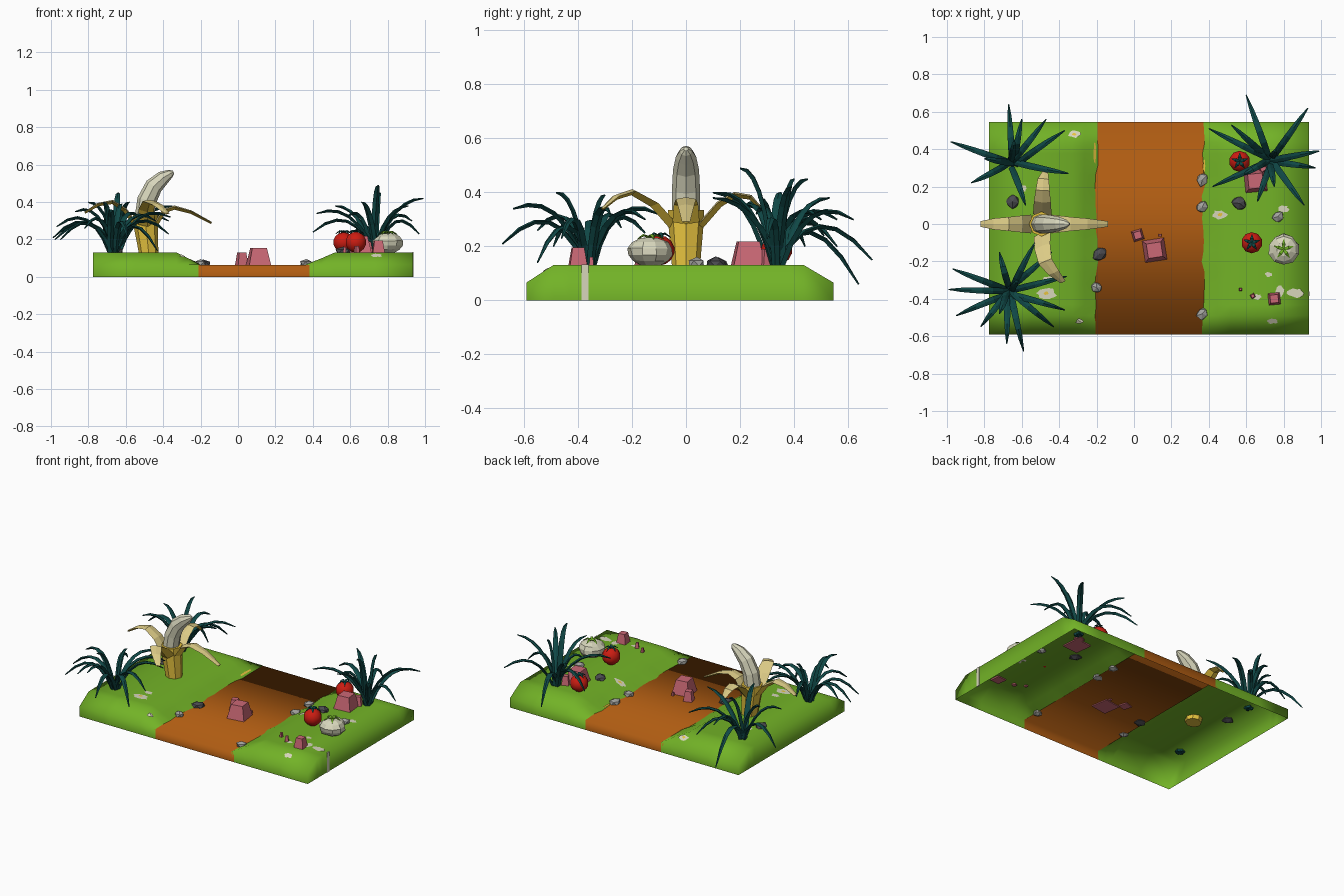
import bpy, bmesh, math, random
from mathutils import Vector, Matrix

if "Cube" in bpy.data.objects:
    bpy.data.objects.remove(bpy.data.objects["Cube"])
random.seed(4)

def mat(name, *c):
    m = bpy.data.materials.new(name)
    m.diffuse_color = (*c, 1)
    m.use_nodes = True
    m.node_tree.nodes["Principled BSDF"].inputs["Base Color"].default_value = m.diffuse_color
    return m

GREEN = mat("grass green", .17, .45, .02)
BROWN = mat("path brown", .43, .107, .006)
TEAL = mat("dark teal", .005, .065, .062)
YELLOW = mat("yellow", .8, .55, .05)
PALE = mat("pale cream", .68, .67, .5)
BEIGE = mat("peel beige", .72, .6, .24)
RED = mat("red", .6, .012, .006)
PINK = mat("pink", .6, .14, .18)
GREY = mat("light grey", .36, .36, .34)
DARK = mat("dark grey", .07, .07, .08)

def make(name, verts, faces, mats, idx=None, smooth=False):
    me = bpy.data.meshes.new(name)
    me.from_pydata([tuple(v) for v in verts], [], faces)
    for m in mats:
        me.materials.append(m)
    for i, p in enumerate(me.polygons):
        p.use_smooth = smooth
        if idx:
            p.material_index = idx[i]
    ob = bpy.data.objects.new(name, me)
    bpy.context.collection.objects.link(ob)
    return ob

def solid(name, build, mtx, m, smooth=False, jitter=0):
    bm = bmesh.new()
    build(bm)
    for v in bm.verts:
        v.co *= 1 + random.uniform(-jitter, jitter)
    bm.transform(mtx)
    me = bpy.data.meshes.new(name)
    bm.to_mesh(me)
    bm.free()
    me.materials.append(m)
    for p in me.polygons:
        p.use_smooth = smooth
    bpy.context.collection.objects.link(bpy.data.objects.new(name, me))

def place(x, y, z, sx, sy, sz, a=0.0):
    return Matrix.Translation((x, y, z)) @ Matrix.Rotation(a, 4, 'Z') @ Matrix.Diagonal((sx, sy, sz, 1))

# Ground: path strip with low banks either side, open underneath
X0, X1, Y0, Y1 = -.775, .935, -.59, .545
PL, PR = -.2, .37

def ground(x, y):
    fx = (PL - x) / .13 if x < .1 else (x - PR) / .15
    fy = min((y - Y0) / .1, (Y1 - y) / .11)
    return .065 + .065 * max(0, min(1, fx, fy))

a, b = PL - .012, PR + .012
make("path", [(a, Y0, 0), (b, Y0, 0), (a, Y0, .064), (b, Y0, .064),
              (a, Y1, .064), (b, Y1, .064), (a, Y1, 0), (b, Y1, 0)],
     [(0, 1, 3, 2), (2, 3, 5, 4), (4, 5, 7, 6)], [BROWN], smooth=True)

def bank(name, xs, ragged):
    ys = [Y0, Y0 + .1] + [Y0 + .1 + .925 * i / 16 for i in range(1, 16)] + [Y1 - .11, Y1]
    n = len(xs)
    V, F = [], []
    for y in ys:
        for i, x in enumerate(xs):
            V.append((x + (random.uniform(-.01, .01) if i == ragged else 0), y, ground(x, y) + .001))
    for r in range(len(ys) - 1):
        for i in range(n - 1):
            k = r * n + i
            F.append((k, k + 1, k + n + 1, k + n))
    # outer walls down to the floor
    last = (len(ys) - 1) * n
    outer = 0 if ragged else n - 1
    side = [r * n + outer for r in range(len(ys))]
    loop = list(range(n)) if outer == 0 else list(range(n))[::-1]
    rim = loop[::-1] + side[1:-1] + [last + i for i in loop]
    low = len(V)
    V += [(V[k][0], V[k][1], 0) for k in rim]
    for i in range(len(rim) - 1):
        q = (rim[i], rim[i + 1], low + i + 1, low + i)
        F.append(q if outer else q[::-1])
    ob = make(name, V, F, [GREEN], smooth=True)
    bm = bmesh.new()
    bm.from_mesh(ob.data)
    bmesh.ops.recalc_face_normals(bm, faces=bm.faces)
    if sum(f.normal.z for f in bm.faces) < 0:
        bmesh.ops.reverse_faces(bm, faces=bm.faces)
    bm.to_mesh(ob.data)
    bm.free()

bank("left_bank", [X0, -.55, -.33, -.265, PL], 4)
bank("right_bank", [PR, .445, .52, .73, X1], 0)

# Flat blossom patches
def patch(x, y, rx, ry, m=PALE, lift=.004):
    V = [(x, y, ground(x, y) + lift)]
    for i in range(14):
        t, k = i * math.tau / 14, random.uniform(.7, 1.1)
        px = min(X1, max(X0, x + rx * k * math.cos(t)))
        py = y + ry * k * math.sin(t)
        V.append((px, py, ground(px, py) + lift))
    make("blossom_patch", V, [(0, i + 1, (i + 1) % 14 + 1) for i in range(14)], [m])

for p in [(-.32, .48, .035, .022), (-.6, .19, .03, .02), (-.47, -.37, .06, .03), (-.46, -.3, .03, .02),
          (-.29, -.52, .025, .016), (.46, .05, .045, .025), (.78, -.36, .03, .03), (.86, -.37, .045, .025),
          (.74, -.52, .03, .014), (.66, -.39, .025, .015), (.8, .08, .03, .02), (.72, -.27, .02, .015)]:
    patch(*p)
for p in [(-.32, .48, .012, .008), (.46, .05, .014, .01), (-.47, -.37, .014, .01),
          (-.21, .38, .007, .06), (.375, .31, .007, .04)]:
    patch(*p, m=YELLOW, lift=.007)
solid("wall_stripe", lambda bm: bmesh.ops.create_cube(bm, size=1),
      place(X1, -.373, .066, .006, .026, .132), PALE)

# Diamond-section ribbon: used for leaves, peels and calyx points
def ribbon(name, pts, widths, thick, top, under):
    pts = [Vector(p) for p in pts]
    d = pts[-1] - pts[0]
    d.z = 0
    s = Vector((0, 0, 1)).cross(d.normalized())
    V, F, idx = [], [], []
    n = len(pts)
    for i, p in enumerate(pts):
        t = (pts[min(i + 1, n - 1)] - pts[max(i - 1, 0)]).normalized()
        u = t.cross(s).normalized()
        w, h = widths[i] / 2, thick * min(1, widths[i] / widths[0] + .15)
        V += [p + s * w, p + u * h * .4, p - s * w, p - u * h]
    for i in range(n - 1):
        for j in range(4):
            k, l = i * 4 + j, i * 4 + (j + 1) % 4
            F.append((l, k, k + 4, l + 4)[::-1])
            idx.append(0 if j < 2 else 1)
    F += [(0, 1, 2, 3), (4 * n - 1, 4 * n - 2, 4 * n - 3, 4 * n - 4)]
    idx += [1, 1]
    make(name, V, F, [top, under], idx)

def curve(p0, p1, p2, n):
    p0, p1, p2 = map(Vector, (p0, p1, p2))
    return [p0 * (1 - t) ** 2 + p1 * 2 * t * (1 - t) + p2 * t * t for t in [i / n for i in range(n + 1)]]

# Spiky plants: base point and leaf tips
plants = [
    ((-.65, .32), [(-.98, .44, .2), (-.87, .22, .35), (-.67, .64, .06), (-.6, .56, .3), (-.47, .56, .2),
                   (-.37, .5, .3), (-.35, .27, .38), (-.58, .1, .4), (-.8, .35, .4), (-.64, .45, .45)]),
    ((-.67, -.36), [(-.99, -.35, .21), (-.97, -.24, .27), (-.95, -.49, .2), (-.82, -.55, .26), (-.68, -.64, .34),
                    (-.59, -.68, .21), (-.43, -.55, .14), (-.37, -.46, .23), (-.36, -.28, .32),
                    (-.44, -.15, .3), (-.53, -.1, .32), (-.72, -.15, .25), (-.72, -.48, .4), (-.62, -.3, .39)]),
    ((.73, .34), [(.4, .51, .24), (.52, .53, .38), (.6, .69, .15), (.93, .62, .3), (.99, .39, .42),
                  (.97, .3, .23), (.91, .1, .38), (.75, .2, .49), (.42, .2, .34), (.58, .26, .32),
                  (.66, .12, .4), (.76, .4, .45)])]
for (bx, by), tips in plants:
    for i, (x, y, z) in enumerate(tips):
        h = .42 if z < .36 else z + .01
        t = i * 2.4
        p0 = (bx + .015 * math.cos(t), by + .015 * math.sin(t), .12)
        pts = curve(p0, (bx + .4 * (x - bx), by + .4 * (y - by), h), (x, y, z), 6)
        ribbon("spiky_leaf", pts, [.028, .034, .036, .034, .03, .022, .006], .012, TEAL, TEAL)

# Peeled banana: stalk, fruit, four peel flaps
def tube(name, pts, radii, n, m, smooth):
    pts = [Vector(p) for p in pts]
    V, k = [], len(pts)
    for i, p in enumerate(pts):
        t = (pts[min(i + 1, k - 1)] - pts[max(i - 1, 0)]).normalized()
        s = Vector((0, 1, 0))
        u = s.cross(t)
        V += [p + radii[i] * (u * math.cos(j * math.tau / n) + s * math.sin(j * math.tau / n)) for j in range(n)]
    F = [(r * n + j, r * n + (j + 1) % n, (r + 1) * n + (j + 1) % n, (r + 1) * n + j)
         for r in range(k - 1) for j in range(n)]
    F += [tuple(range(n))[::-1], tuple(range((k - 1) * n, k * n))]
    make(name, V, F, [m], smooth=smooth)

tube("banana_skin_base", [(-.475, 0, .1), (-.485, 0, .2), (-.495, 0, .29), (-.495, 0, .335)],
     [.05, .058, .066, .066], 8, YELLOW, False)
tube("banana_fruit", [(-.5, 0, .32), (-.487, 0, .41), (-.45, 0, .485), (-.4, 0, .53), (-.36, 0, .553), (-.345, 0, .56)],
     [.052, .052, .048, .038, .022, .008], 8, PALE, False)
for pts in [[(-.44, 0, .29), (-.4, 0, .355), (-.34, 0, .375), (-.25, 0, .35), (-.14, 0, .29)],
            [(-.55, 0, .29), (-.6, 0, .36), (-.67, 0, .405), (-.75, 0, .39), (-.82, 0, .345)],
            [(-.49, .05, .28), (-.49, .12, .36), (-.488, .18, .395), (-.485, .24, .385), (-.475, .28, .34)],
            [(-.49, -.05, .28), (-.49, -.12, .36), (-.475, -.2, .405), (-.43, -.26, .385), (-.38, -.31, .34)]]:
    ribbon("banana_peel", pts, [.1, .09, .075, .06, .03], .018, BEIGE, YELLOW)

# Tomatoes with calyx, and the pale bulb with green leaves
def fruit(name, x, y, z, r, h, m, leaf, ll, jit, smooth):
    solid(name, lambda bm: bmesh.ops.create_uvsphere(bm, u_segments=10, v_segments=7, radius=1),
          place(x, y, z, r, r, h), m, smooth, jit)
    for i in range(5):
        t = i * math.tau / 5 + .3
        c, s = math.cos(t), math.sin(t)
        ribbon(name + "_leaf", [(x, y, z + h), (x + c * ll * .5, y + s * ll * .5, z + h + .008),
                                (x + c * ll, y + s * ll, z + h - .008)], [.014, .018, .003], .006, leaf, leaf)

fruit("tomato", .565, .335, .185, .058, .054, RED, TEAL, .045, 0, True)
fruit("tomato", .63, -.1, .185, .058, .056, RED, TEAL, .045, 0, True)
fruit("pale_bulb", .8, -.135, .18, .083, .055, PALE, GREEN, .055, .07, False)

# Pink stumpy rocks
for x, y, r, h, t in [(.11, -.14, .085, .09, .15), (.02, -.06, .042, .065, .3), (.14, -.06, .012, .02, 0),
                      (.65, .23, .085, .088, .1), (.75, -.4, .047, .065, .1), (.57, -.35, .013, .03, 0),
                      (.635, -.385, .018, .035, .5), (.69, .3, .035, .06, .4)]:
    z = ground(x, y)
    solid("pink_rock", lambda bm: bmesh.ops.create_cone(bm, cap_ends=True, segments=4, radius1=1, radius2=.65, depth=1),
          place(x, y, z + h / 2 - .004, r, r, h + .008, t + math.pi / 4), PINK)

# Grey stones
for x, y, r, m in [(-.65, .12, .042, DARK), (-.185, -.16, .045, DARK), (.565, .11, .045, DARK),
                   (-.2, -.34, .035, GREY), (.365, .235, .038, GREY), (.365, .09, .038, GREY),
                   (.365, -.48, .036, GREY), (.77, .04, .035, GREY)]:
    solid("stone", lambda bm: bmesh.ops.create_icosphere(bm, subdivisions=1, radius=1),
          place(x, y, ground(x, y) + .006, r, r * .85, .024, x * 9 + y * 5), m, False, .15)
